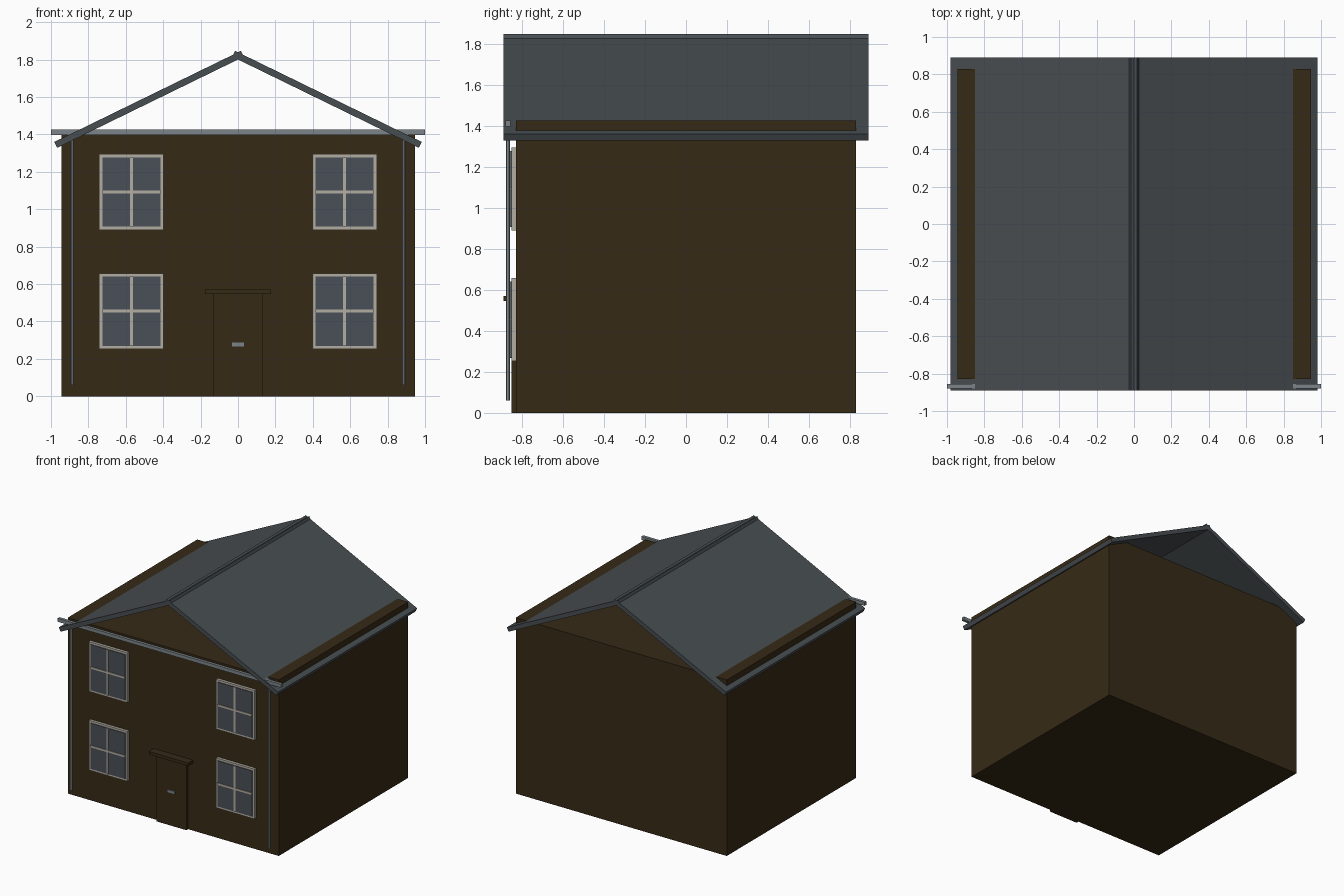
import bpy, math
from mathutils import Vector

if "Cube" in bpy.data.objects:
    bpy.data.objects.remove(bpy.data.objects["Cube"])


def mat(name, rgb):
    m = bpy.data.materials.new(name)
    m.diffuse_color = (*rgb, 1)
    m.use_nodes = True
    m.node_tree.nodes["Principled BSDF"].inputs["Base Color"].default_value = m.diffuse_color
    return m


BROWN = mat("dark brown", (0.037, 0.023, 0.008))
SLATE = mat("slate grey", (0.064, 0.075, 0.083))
CREAM = mat("cream trim", (0.45, 0.42, 0.36))
GLASS = mat("blue grey glass", (0.067, 0.080, 0.098))
METAL = mat("pipe grey", (0.20, 0.23, 0.245))


def finish(name, material):
    ob = bpy.context.object
    ob.name = name
    ob.data.materials.append(material)
    return ob


def box(name, material, x0, x1, y0, y1, z0, z1):
    bpy.ops.mesh.primitive_cube_add(size=1)
    ob = finish(name, material)
    for v in ob.data.vertices:
        v.co = Vector(((x0, x1)[v.co.x > 0], (y0, y1)[v.co.y > 0], (z0, z1)[v.co.z > 0]))
    return ob


# main walls: a plain box whose top pokes through the roof near the eaves
WALL = -0.828
box("walls", BROWN, -0.945, 0.945, WALL, 0.828, 0, 1.425)

# roof: two tilted slabs that cross at the ridge, open gables
low, high, thick = Vector((-0.982, 0, 1.36)), Vector((0.016, 0, 1.847)), 0.035
d = high - low
angle = math.atan2(d.z, d.x)
normal = Vector((-math.sin(angle), 0, math.cos(angle)))
for side, label in ((1, "left"), (-1, "right")):
    c = (low + high) / 2 - normal * thick / 2
    slab = box("roof_" + label, SLATE, -d.length / 2, d.length / 2, -0.89, 0.89, -thick / 2, thick / 2)
    slab.location = (c.x * side, 0, c.z)
    slab.rotation_euler = (0, -angle * side, 0)

# gutter across the front and a downpipe at each end
box("gutter", METAL, -1, 1, -0.88, -0.856, 1.397, 1.425)
for side, label in ((-1, "left"), (1, "right")):
    bpy.ops.mesh.primitive_cylinder_add(vertices=12, radius=0.0095, depth=1.34,
                                        location=(0.886 * side, -0.867, 0.73))
    finish("downpipe_" + label, METAL)
    bpy.ops.object.shade_smooth_by_angle()

# four windows: frame, glass plate and crossing bars
for x in (-0.57, 0.57):
    for z in (0.455, 1.092):
        box("window_frame", CREAM, x - 0.172, x + 0.172, WALL - 0.022, WALL, z - 0.202, z + 0.202)
        box("window_glass", GLASS, x - 0.155, x + 0.155, WALL - 0.027, WALL - 0.02, z - 0.185, z + 0.185)
        box("window_bar_upright", CREAM, x - 0.008, x + 0.008, WALL - 0.032, WALL - 0.02, z - 0.185, z + 0.185)
        box("window_bar_cross", CREAM, x - 0.155, x + 0.155, WALL - 0.032, WALL - 0.02, z - 0.008, z + 0.008)

# door with canopy and letter plate
box("door", BROWN, -0.133, 0.133, WALL - 0.022, WALL, 0, 0.546)
box("door_canopy", BROWN, -0.176, 0.176, -0.89, WALL, 0.546, 0.571)
box("letter_plate", METAL, -0.032, 0.032, WALL - 0.029, WALL - 0.02, 0.267, 0.288)
